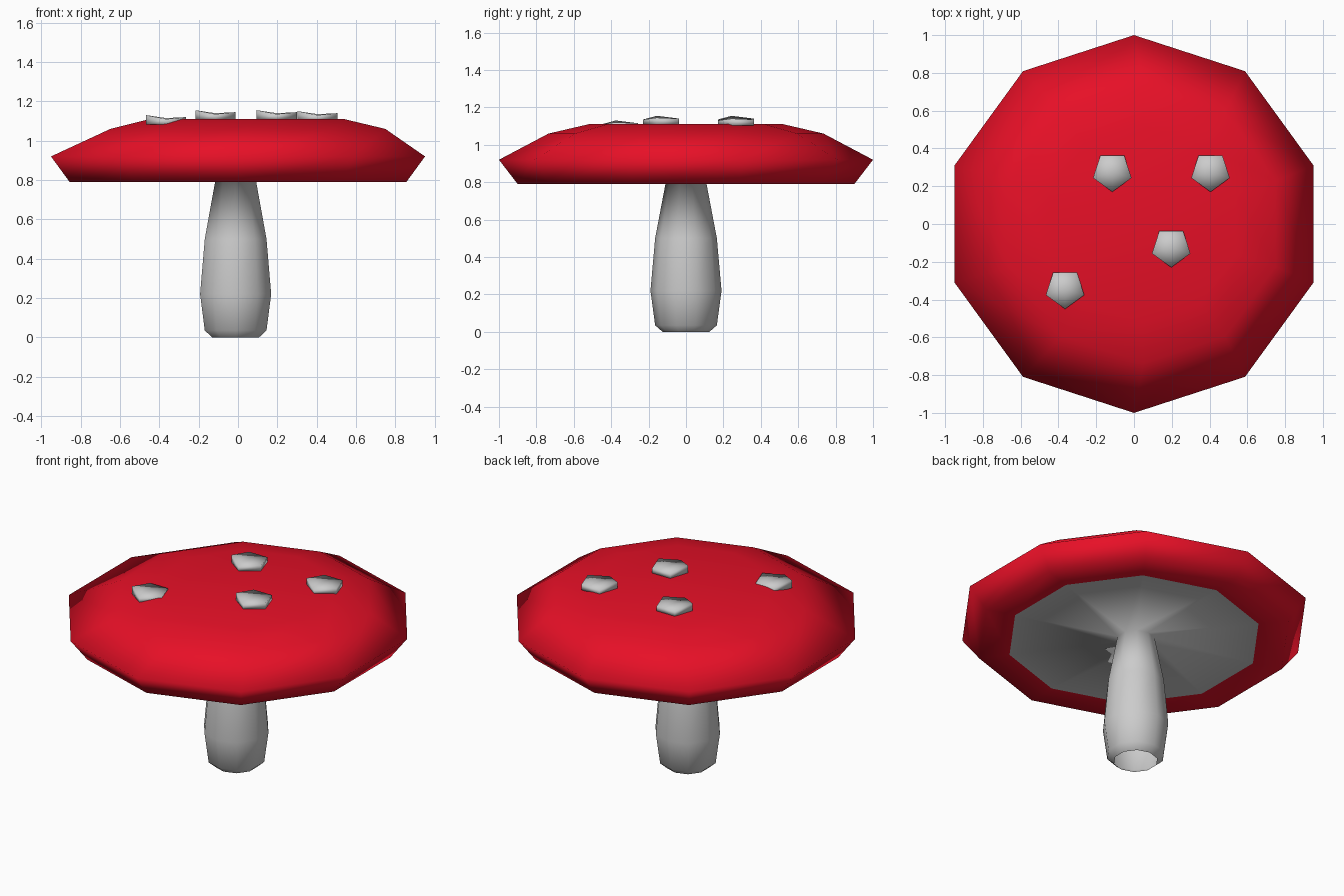
import bpy, bmesh
from math import sin, cos, pi

if "Cube" in bpy.data.objects:
    bpy.data.objects.remove(bpy.data.objects["Cube"])


def make_object(name, bm, material=None):
    bmesh.ops.recalc_face_normals(bm, faces=bm.faces[:])
    for f in bm.faces:
        f.smooth = True
    mesh = bpy.data.meshes.new(name)
    bm.to_mesh(mesh)
    bm.free()
    obj = bpy.data.objects.new(name, mesh)
    bpy.context.collection.objects.link(obj)
    if material:
        mesh.materials.append(material)
    return obj


def loft(profile, sides=10):
    """Stack rings (radius, z, x offset), one corner pointing to -y."""
    bm = bmesh.new()
    rings = []
    for r, z, ox in profile:
        rings.append([bm.verts.new((ox + r * cos(-pi / 2 + 2 * pi * i / sides),
                                    r * sin(-pi / 2 + 2 * pi * i / sides), z))
                      for i in range(sides)])
    for a, b in zip(rings, rings[1:]):
        for i in range(sides):
            j = (i + 1) % sides
            bm.faces.new((a[i], a[j], b[j], b[i]))
    return bm, rings


red = bpy.data.materials.new("red")
red.diffuse_color = (0.8, 0.005, 0.02, 1)
red.use_nodes = True
red.node_tree.nodes["Principled BSDF"].inputs["Base Color"].default_value = red.diffuse_color

# Cap: inner lip, rim, shoulder and flat crown
bm, rings = loft([(0.725, 0.79, 0), (0.90, 0.79, 0), (1.0, 0.92, 0),
                  (0.735, 1.06, 0.05), (0.52, 1.11, 0.045)])
bm.faces.new(rings[-1])
make_object("cap", bm, red)

# Stem, open at the bottom, spreading into the flat underside of the cap
bm, rings = loft([(0.125, 0.0, -0.012), (0.165, 0.035, -0.012),
                  (0.19, 0.22, -0.012), (0.165, 0.50, -0.012),
                  (0.11, 0.79, -0.012), (0.725, 0.79, 0)])
stem = make_object("stem_and_underside", bm)
# outward normals on the stem, downward on the underside
if stem.data.polygons[-1].normal.z > 0:
    stem.data.flip_normals()

# Spots: thin five-sided patches with an uneven top
rim_heights = [1.135, 1.145, 1.14, 1.14, 1.155]
spots = [(-0.115, 0.277, 0), (0.405, 0.277, -0.005),
         (0.197, -0.123, 0), (-0.365, -0.343, -0.025)]
for n, (x, y, dz) in enumerate(spots, 1):
    bm, (low, top) = loft([(0.107, 1.107, 0), (0.107, 1.14, 0)], 5)
    for v, h in zip(top, rim_heights):
        v.co.z = h
    bm.faces.new(low)
    centre = bm.verts.new((0, 0, 1.14))
    for i in range(5):
        bm.faces.new((top[i], top[(i + 1) % 5], centre))
    spot = make_object(f"spot_{n}", bm)
    spot.location = (x, y, dz)
